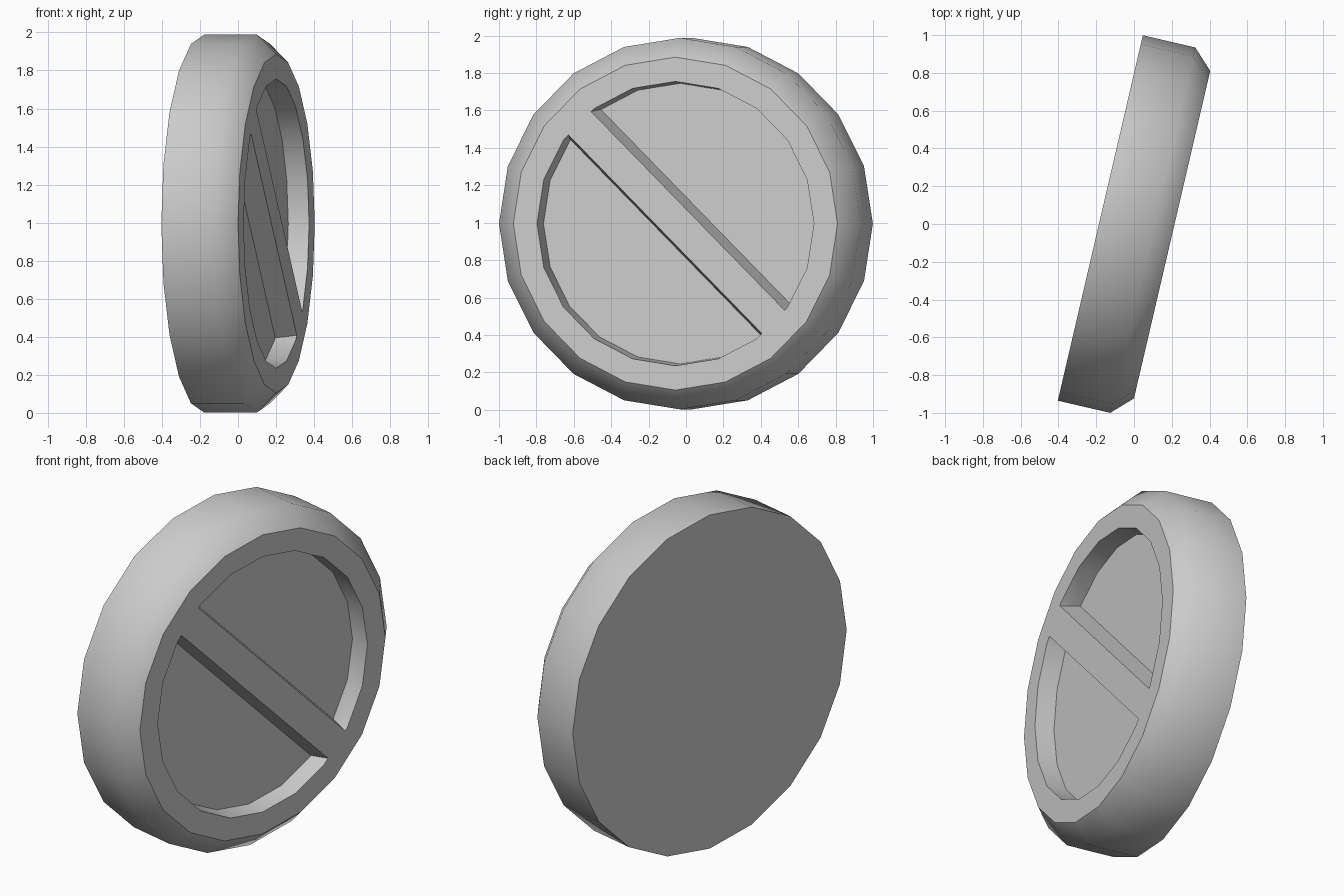
import bpy, bmesh, math
from mathutils import Vector, Matrix

if "Cube" in bpy.data.objects:
    bpy.data.objects.remove(bpy.data.objects["Cube"])

SIDES = 20
FRONT, FLOOR = 0.205, 0.095
POSE = Matrix.Translation((0.002, -0.01, 0.995)) @ Matrix.Rotation(-math.radians(13.1), 4, 'Z')


def turned(profile):
    """Closed solid turned around local X from (depth, radius) points."""
    bm = bmesh.new()
    rings = []
    for d, r in profile:
        rings.append([bm.verts.new((d, r * math.cos(a), r * math.sin(a)))
                      for a in (2 * math.pi * i / SIDES for i in range(SIDES))])
    for lo, hi in zip(rings, rings[1:]):
        for i in range(SIDES):
            j = (i + 1) % SIDES
            bm.faces.new((lo[i], lo[j], hi[j], hi[i]))
    bm.faces.new(rings[0])
    bm.faces.new(rings[-1])
    return bm


def finish(bm, name):
    bmesh.ops.recalc_face_normals(bm, faces=bm.faces[:])
    mesh = bpy.data.meshes.new(name)
    bm.to_mesh(mesh)
    bm.free()
    obj = bpy.data.objects.new(name, mesh)
    bpy.context.collection.objects.link(obj)
    obj.matrix_world = POSE
    return obj


# Disc with a chamfered front rim
disc = finish(turned([(-0.185, 0.993), (0.10, 0.993), (FRONT, 0.89)]), "disc")

# Two half-round tapered pockets, leaving a diagonal bar between them
bpy.context.view_layer.objects.active = disc
for name, sign, offset in (("upper_pocket", 1, 0.096), ("lower_pocket", -1, 0.08)):
    bm = turned([(FLOOR, 0.75), (FRONT + 0.055, 0.765)])
    across = Vector((0, sign, sign)).normalized()
    cut = bmesh.ops.bisect_plane(
        bm, geom=bm.verts[:] + bm.edges[:] + bm.faces[:],
        plane_co=Vector((FRONT, 0, 0)) + across * offset,
        plane_no=across + Vector((0.255, 0, 0)), clear_inner=True)
    edges = [e for e in cut["geom_cut"] if isinstance(e, bmesh.types.BMEdge)]
    bmesh.ops.edgeloop_fill(bm, edges=edges)
    cutter = finish(bm, name)
    cutter.hide_render = True
    mod = disc.modifiers.new(name, 'BOOLEAN')
    mod.operation = 'DIFFERENCE'
    mod.solver = 'EXACT'
    mod.object = cutter
    bpy.ops.object.modifier_apply(modifier=mod.name)
    bpy.data.objects.remove(cutter)

# Smooth round walls and shoulder, crisp edges elsewhere
bm = bmesh.new()
bm.from_mesh(disc.data)
for f in bm.faces:
    f.smooth = True
for e in bm.edges:
    shoulder = all(abs(v.co.x - 0.10) < 0.002 and v.co.yz.length > 0.9 for v in e.verts)
    e.smooth = shoulder or e.calc_face_angle(0) < math.radians(30)
bm.to_mesh(disc.data)
bm.free()
